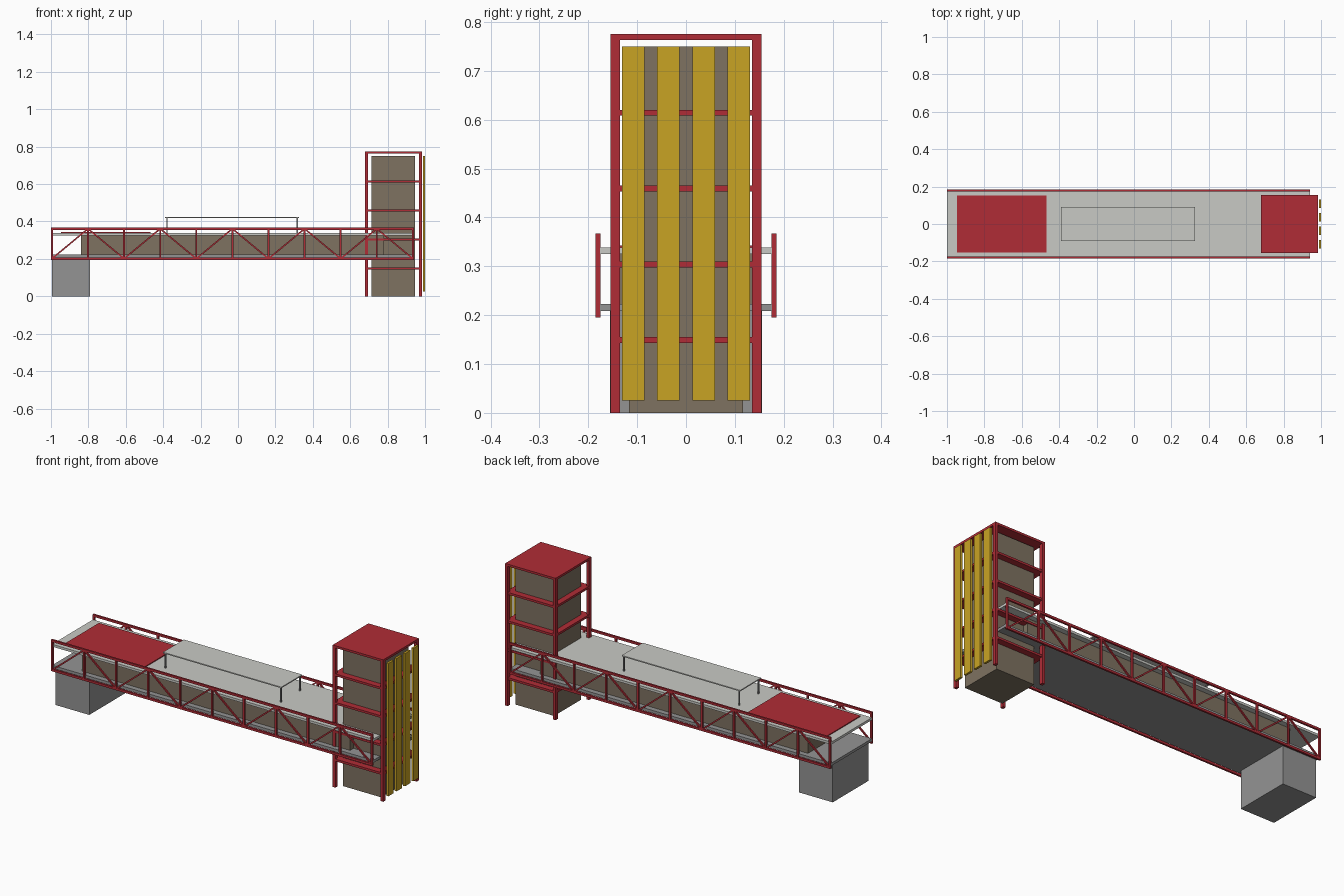
import bpy, bmesh
from mathutils import Vector, Matrix

cube = bpy.data.objects.get("Cube")
if cube:
    bpy.data.objects.remove(cube)


def material(name, rgb):
    """Flat material from display (sRGB) values 0-255."""
    lin = [((c / 255 + 0.055) / 1.055) ** 2.4 for c in rgb]
    mat = bpy.data.materials.new(name)
    mat.use_nodes = True
    mat.diffuse_color = (*lin, 1)
    mat.node_tree.nodes["Principled BSDF"].inputs["Base Color"].default_value = (*lin, 1)
    return mat


RED = material("red steel", (176, 44, 54))
YELLOW = material("yellow panel", (201, 164, 36))
BROWN = material("brown glass", (126, 114, 97))
LIGHT = material("light roof", (201, 202, 197))
GREY = material("grey concrete", (148, 148, 148))


def add_box(bm, x, y, z):
    """Axis-aligned box from (min, max) pairs."""
    lo, hi = Vector((x[0], y[0], z[0])), Vector((x[1], y[1], z[1]))
    bmesh.ops.create_cube(bm, size=1, matrix=Matrix.Translation((lo + hi) / 2)
                          @ Matrix.Diagonal((*(hi - lo), 1)))


def add_bar(bm, a, b, width, depth):
    """Rectangular bar between two points in an xz plane; depth runs along y."""
    a, b = Vector(a), Vector(b)
    along = (b - a).normalized()
    side = Vector((0, 1, 0))
    rot = Matrix((along, side, along.cross(side))).transposed().to_4x4()
    bmesh.ops.create_cube(bm, size=1, matrix=Matrix.Translation((a + b) / 2) @ rot
                          @ Matrix.Diagonal(((b - a).length, depth, width, 1)))


def finish(name, bm, mat, mirror_y=False):
    mesh = bpy.data.meshes.new(name)
    bm.to_mesh(mesh)
    bm.free()
    mesh.materials.append(mat)
    obj = bpy.data.objects.new(name, mesh)
    bpy.context.collection.objects.link(obj)
    if mirror_y:
        mod = obj.modifiers.new("mirror", "MIRROR")
        mod.use_axis = (False, True, False)
    return obj


def box(name, x, y, z, mat):
    bm = bmesh.new()
    add_box(bm, x, y, z)
    return finish(name, bm, mat)


def sym(v):
    return (-v, v)


# Bridge: floor, glazed hall, roof and painted roof panel
START, END = -1.0, 0.94
box("abutment", (-0.995, -0.79), sym(0.155), (0, 0.208), GREY)
box("bridge_floor", (START, END), sym(0.176), (0.208, 0.223), GREY)
box("bridge_hall", (-0.84, 0.78), sym(0.147), (0.223, 0.325), BROWN)
box("bridge_roof", (START, END), sym(0.176), (0.325, 0.338), LIGHT)
box("roof_panel", (-0.947, -0.467), sym(0.153), (0.338, 0.343), RED)

# Side trusses
bm = bmesh.new()
BOTTOM, TOP, Y = 0.201, 0.361, 0.18
for z in (BOTTOM, TOP):
    add_bar(bm, (START, Y, z), (END, Y, z), 0.012, 0.01)
PANELS = 10
xs = [START + 0.005 + i * (END - START - 0.01) / PANELS for i in range(PANELS + 1)]
for x in xs:
    add_bar(bm, (x, Y, BOTTOM), (x, Y, TOP), 0.01, 0.01)
for i in range(PANELS):
    z0, z1 = (BOTTOM, TOP) if i % 2 == 0 else (TOP, BOTTOM)
    add_bar(bm, (xs[i], Y, z0), (xs[i + 1], Y, z1), 0.008, 0.008)
finish("side_truss", bm, RED, mirror_y=True)

# Roof canopy on four slim legs
box("canopy", (-0.39, 0.325), sym(0.09), (0.419, 0.425), LIGHT)
bm = bmesh.new()
for x in (-0.38, 0.317):
    add_box(bm, (x - 0.003, x + 0.003), (0.079, 0.085), (0.338, 0.419))
finish("canopy_legs", bm, GREY, mirror_y=True)

# Tower: core, corner posts, floor plates and roof
X0, X1 = 0.68, 0.985
box("tower_core", (0.715, 0.947), sym(0.117), (0, 0.75), BROWN)
bm = bmesh.new()
for x in (X0, X1 - 0.016):
    add_box(bm, (x, x + 0.016), (0.135, 0.154), (0, 0.765))
finish("tower_posts", bm, RED, mirror_y=True)
bm = bmesh.new()
for level in range(1, 5):
    z = 0.155 * level - 0.006
    add_box(bm, (X0 + 0.002, X1 - 0.002), sym(0.152), (z - 0.006, z + 0.006))
finish("tower_floors", bm, RED)
box("tower_roof", (X0, X1), sym(0.154), (0.763, 0.775), RED)

# Vertical screen panels on the tower's outer face
bm = bmesh.new()
for i in range(4):
    y = (i - 1.5) * 0.072
    add_box(bm, (0.988, 1.0), (y - 0.023, y + 0.023), (0.025, 0.75))
finish("screen_panels", bm, YELLOW)
